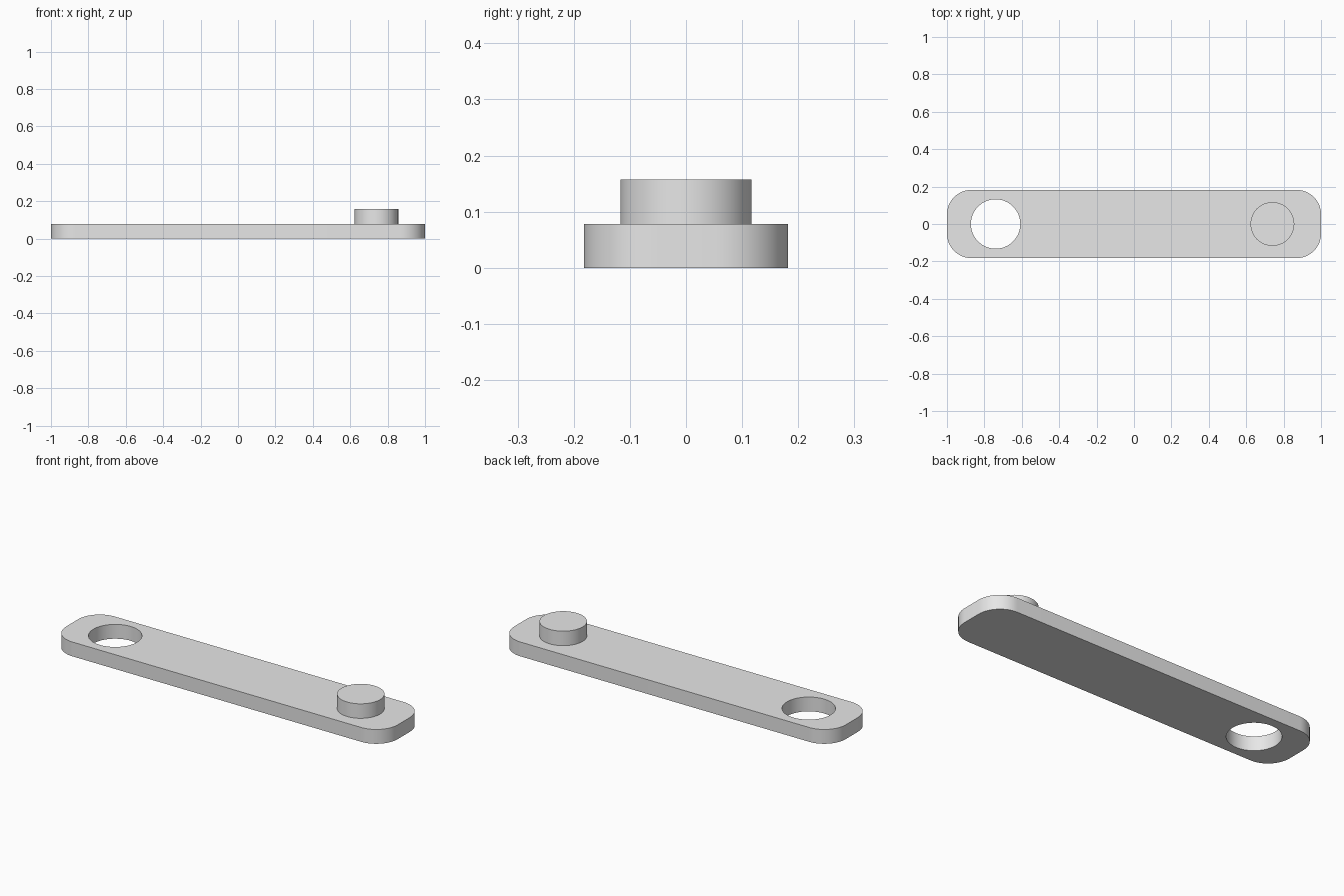
import bpy, bmesh
from math import cos, sin, pi

cube = bpy.data.objects.get("Cube")
if cube:
    bpy.data.objects.remove(cube, do_unlink=True)

LENGTH, WIDTH, THICK = 2.0, 0.364, 0.078
CORNER = 0.13
PIVOT_X = 0.74
HOLE_R, PEG_R, PEG_TOP = 0.132, 0.117, 0.157

grey = bpy.data.materials.new("light grey")
grey.use_nodes = True
grey.diffuse_color = (0.8, 0.8, 0.8, 1)
grey.node_tree.nodes["Principled BSDF"].inputs["Base Color"].default_value = (0.8, 0.8, 0.8, 1)


def circle(cx, cy, r, n=64):
    return [(cx + r * cos(2 * pi * i / n), cy + r * sin(2 * pi * i / n)) for i in range(n)]


def rounded_rectangle(length, width, r, steps=16):
    points = []
    for quarter, (sx, sy) in enumerate([(1, 1), (-1, 1), (-1, -1), (1, -1)]):
        cx, cy = sx * (length / 2 - r), sy * (width / 2 - r)
        for i in range(steps + 1):
            a = (quarter + i / steps) * pi / 2
            points.append((cx + r * cos(a), cy + r * sin(a)))
    return points


def prism(name, outlines, z0, z1):
    """Extrude an outline, with any further outlines as holes, from z0 to z1."""
    bm = bmesh.new()
    edges = []
    for outline in outlines:
        verts = [bm.verts.new((x, y, z0)) for x, y in outline]
        edges += [bm.edges.new((v, verts[i - 1])) for i, v in enumerate(verts)]
    if len(outlines) == 1:
        bm.faces.new(verts)
    else:
        bmesh.ops.triangle_fill(bm, edges=edges, use_beauty=True)
    result = bmesh.ops.extrude_face_region(bm, geom=bm.faces[:], use_keep_orig=True)
    top = [g for g in result["geom"] if isinstance(g, bmesh.types.BMVert)]
    bmesh.ops.translate(bm, verts=top, vec=(0, 0, z1 - z0))
    bmesh.ops.recalc_face_normals(bm, faces=bm.faces[:])
    mesh = bpy.data.meshes.new(name)
    bm.to_mesh(mesh)
    bm.free()
    mesh.materials.append(grey)
    obj = bpy.data.objects.new(name, mesh)
    bpy.context.collection.objects.link(obj)
    bpy.ops.object.select_all(action="DESELECT")
    obj.select_set(True)
    bpy.context.view_layer.objects.active = obj
    bpy.ops.object.shade_smooth_by_angle()
    return obj


# Flat bar with a round hole at its right end
prism("link_plate", [rounded_rectangle(LENGTH, WIDTH, CORNER), circle(-PIVOT_X, 0, HOLE_R)], 0, THICK)

# Round peg standing on its left end
prism("pivot_peg", [circle(PIVOT_X, 0, PEG_R)], THICK, PEG_TOP)
